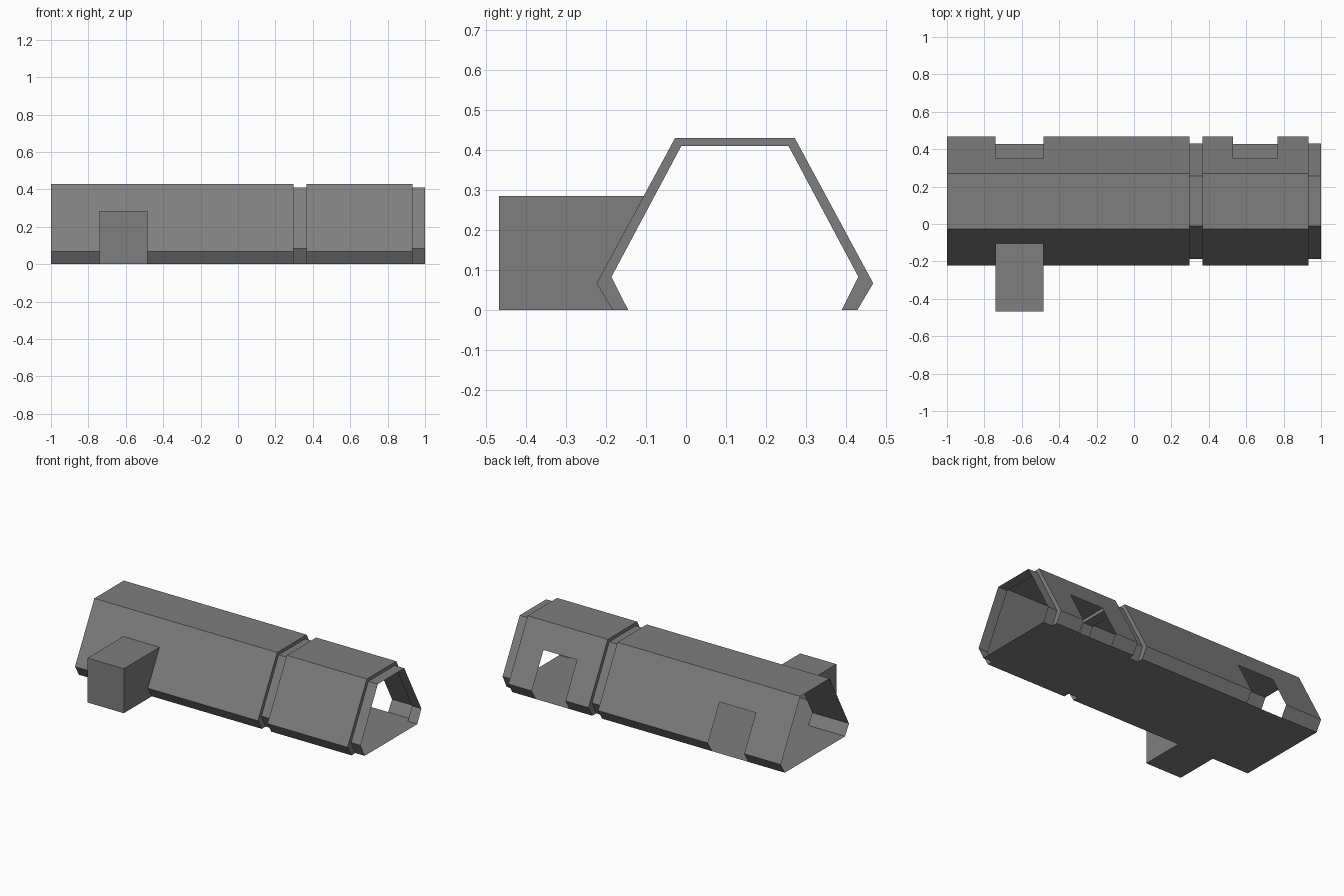
import bpy, bmesh

if "Cube" in bpy.data.objects:
    bpy.data.objects.remove(bpy.data.objects["Cube"])

DOOR_Z = 0.285

dark_grey = bpy.data.materials.new("dark_grey")
dark_grey.diffuse_color = (0.21, 0.21, 0.21, 1)
dark_grey.use_nodes = True
dark_grey.node_tree.nodes["Principled BSDF"].inputs["Base Color"].default_value = dark_grey.diffuse_color


def make_object(name, bm):
    bmesh.ops.remove_doubles(bm, verts=bm.verts[:], dist=1e-5)
    bmesh.ops.recalc_face_normals(bm, faces=bm.faces[:])
    mesh = bpy.data.meshes.new(name)
    bm.to_mesh(mesh)
    bm.free()
    mesh.materials.append(dark_grey)
    obj = bpy.data.objects.new(name, mesh)
    bpy.context.collection.objects.link(obj)
    return obj


def profile(foot, wide, wide_z, top, top_z, centre=0.122):
    """Mirrored (y, z) hull section with an extra point at door height."""
    t = (DOOR_Z - wide_z) / (top_z - wide_z)
    half = [(foot, 0), (wide, wide_z), (wide + (top - wide) * t, DOOR_Z), (top, top_z)]
    return ([(centre - w, z) for w, z in half]
            + [(centre + w, z) for w, z in reversed(half)])


OUTER = profile(0.305, 0.345, 0.067, 0.149, 0.43)
INNER = profile(0.266, 0.308, 0.083, 0.134, 0.409)

# Hull shell: stations along x, stepping in at the groove and the end collar
stations = [(-1, OUTER), (-0.74, OUTER), (-0.483, OUTER), (0.297, OUTER),
            (0.297, INNER), (0.365, INNER), (0.365, OUTER), (0.528, OUTER),
            (0.766, OUTER), (0.933, OUTER), (0.933, INNER), (1, INNER)]
# Open bays: station index -> wall strips left out (doorways)
openings = {1: {0, 1, 5, 6}, 7: {5, 6}}

bm = bmesh.new()
rings = [[bm.verts.new((x, y, z)) for y, z in prof] for x, prof in stations]
for s in range(len(rings) - 1):
    a, b = rings[s], rings[s + 1]
    is_step = stations[s][0] == stations[s + 1][0]
    for i in range(8):  # strip 7 is the floor
        if i in openings.get(s, ()) or (is_step and i == 7):
            continue
        j = (i + 1) % 8
        bm.faces.new((a[i], b[i], b[j], a[j]))
make_object("hull_shell", bm)

# Side corridor: box meeting the sloped wall, open towards the hull
section = [OUTER[0], (-0.467, 0), (-0.467, DOOR_Z), OUTER[2], OUTER[1]]
bm = bmesh.new()
left, right = [[bm.verts.new((x, y, z)) for y, z in section] for x in (-0.74, -0.483)]
bm.faces.new(left)
bm.faces.new(right)
for i in range(3):
    bm.faces.new((left[i], right[i], right[i + 1], left[i + 1]))
make_object("side_corridor", bm)
